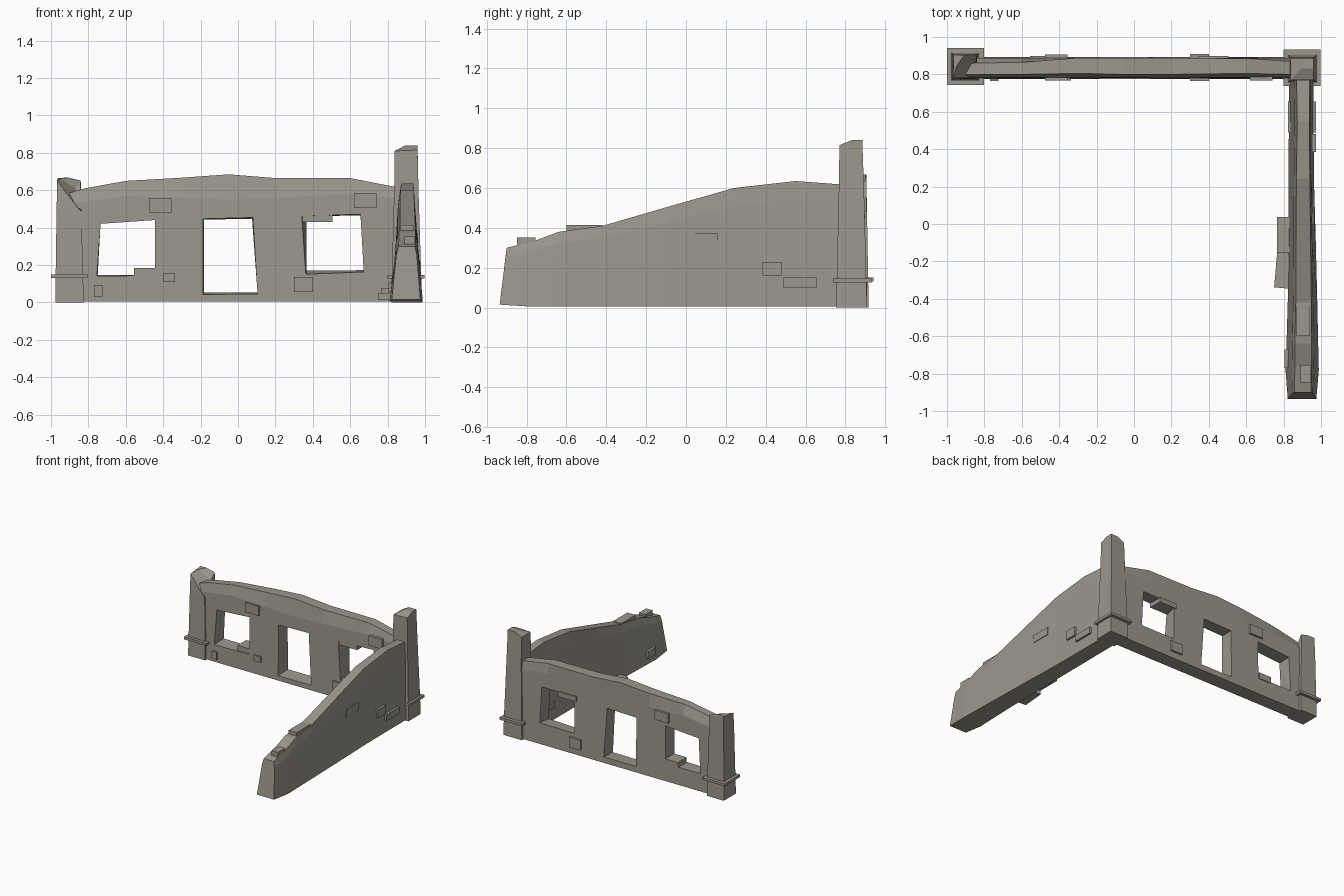
import bpy, bmesh, math
from mathutils import Matrix

stone = bpy.data.materials.new("weathered stone")
stone.diffuse_color = (0.33, 0.31, 0.265, 1)


def finish(name, bm):
    bmesh.ops.recalc_face_normals(bm, faces=bm.faces[:])
    me = bpy.data.meshes.new(name)
    bm.to_mesh(me)
    bm.free()
    me.materials.append(stone)
    ob = bpy.data.objects.new(name, me)
    bpy.context.collection.objects.link(ob)
    return ob


def loft(name, rings):
    """Skin equal-length point rings and cap both ends."""
    bm = bmesh.new()
    vs = [[bm.verts.new(p) for p in r] for r in rings]
    n = len(rings[0])
    for a, b in zip(vs, vs[1:]):
        for i in range(n):
            j = (i + 1) % n
            bm.faces.new((a[i], a[j], b[j], b[i]))
    bm.faces.new(vs[0][::-1])
    bm.faces.new(vs[-1])
    return finish(name, bm)


def rect(x0, x1, y0, y1, z):
    return [(x0, y0, z), (x1, y0, z), (x1, y1, z), (x0, y1, z)]


def block(name, x0, x1, y0, y1, z0, z1, turn=0):
    ob = loft(name, [rect(x0, x1, y0, y1, z0), rect(x0, x1, y0, y1, z1)])
    if turn:
        c = Matrix.Translation(((x0 + x1) / 2, (y0 + y1) / 2, 0))
        ob.data.transform(c @ Matrix.Rotation(math.radians(turn), 4, 'Z') @ c.inverted())
    return ob


# back wall: x, top height, shoulder height, front top y, back top y
stations = [(-0.92, 0.58, 0.52, 0.80, 0.86), (-0.82, 0.61, 0.54, 0.80, 0.86),
            (-0.60, 0.65, 0.57, 0.80, 0.865), (-0.30, 0.667, 0.56, 0.805, 0.888),
            (-0.05, 0.685, 0.55, 0.80, 0.888), (0.20, 0.665, 0.56, 0.80, 0.888),
            (0.60, 0.665, 0.58, 0.805, 0.885), (0.83, 0.62, 0.56, 0.80, 0.87),
            (0.92, 0.60, 0.54, 0.80, 0.87)]
wall = loft("back_wall", [[(x, 0.775, 0.005), (x, 0.783, s), (x, f, t),
                           (x, b, t), (x, 0.888, s), (x, 0.892, 0.005)]
                          for x, t, s, f, b in stations])

# window and door openings: front outline, back outline
openings = {
    "left_window": ([(-0.755, 0.14), (-0.445, 0.145), (-0.445, 0.44), (-0.735, 0.42)],
                    [(-0.75, 0.147), (-0.44, 0.147), (-0.44, 0.445), (-0.735, 0.425)]),
    "doorway": ([(-0.188, 0.042), (0.105, 0.045), (0.08, 0.455), (-0.188, 0.448)],
                [(-0.182, 0.053), (0.105, 0.053), (0.075, 0.447), (-0.182, 0.442)]),
    "right_window": ([(0.362, 0.15), (0.672, 0.162), (0.655, 0.472), (0.34, 0.462)],
                     [(0.368, 0.172), (0.672, 0.174), (0.655, 0.465), (0.368, 0.46)]),
}
for name, (front, back) in openings.items():
    cut = loft(name + "_cutter", [[(x, 0.765, z) for x, z in front],
                                  [(x, 0.90, z) for x, z in back]])
    cut.hide_render = True
    cut.hide_viewport = True
    mod = wall.modifiers.new(name, 'BOOLEAN')
    mod.operation = 'DIFFERENCE'
    mod.solver = 'EXACT'
    mod.object = cut

# apply the cuts and remove the cutters
dg = bpy.context.evaluated_depsgraph_get()
me = bpy.data.meshes.new_from_object(wall.evaluated_get(dg))
wall.modifiers.clear()
wall.data = me
for ob in [o for o in bpy.data.objects if o.name.endswith("_cutter")]:
    bpy.data.objects.remove(ob)

# sloping side wall: y at base, y at top, top height, base x0 x1, top x0 x1
side = [(-0.935, -0.90, 0.30, 0.822, 0.975, 0.858, 0.947),
        (-0.78, -0.76, 0.335, 0.81, 0.988, 0.860, 0.949),
        (-0.65, -0.64, 0.38, 0.815, 0.985, 0.860, 0.949),
        (-0.42, -0.42, 0.41, 0.822, 0.98, 0.865, 0.948),
        (-0.10, -0.10, 0.503, 0.825, 0.972, 0.866, 0.944),
        (0.24, 0.24, 0.60, 0.826, 0.962, 0.868, 0.94),
        (0.55, 0.55, 0.635, 0.828, 0.96, 0.873, 0.938),
        (0.82, 0.82, 0.615, 0.83, 0.96, 0.868, 0.94)]
rings = []
for yb, yt, t, a, b, c, d in side:
    ys, s = yb + (yt - yb) * 0.85, t * 0.85
    e, f = a + (c - a) * 0.68, b + (d - b) * 0.68
    z0 = 0.015 if yb < -0.9 else 0.005
    rings.append([(a, yb, z0), (b, yb, z0), (f, ys, s), (d, yt, t), (c, yt, t), (e, ys, s)])
loft("side_wall", rings)

# corner pillars with broken tops and collar bands
loft("tall_pillar", [rect(0.82, 0.983, 0.752, 0.907, 0),
                     rect(0.822, 0.98, 0.756, 0.905, 0.13),
                     rect(0.835, 0.965, 0.767, 0.893, 0.60),
                     [(0.838, 0.77, 0.81), (0.96, 0.77, 0.815),
                      (0.96, 0.885, 0.83), (0.838, 0.885, 0.81)],
                     [(0.895, 0.832, 0.84), (0.96, 0.832, 0.84),
                      (0.96, 0.885, 0.84), (0.895, 0.885, 0.84)]])
loft("short_pillar", [rect(-0.977, -0.826, 0.763, 0.917, 0),
                      rect(-0.975, -0.828, 0.767, 0.914, 0.14),
                      rect(-0.970, -0.838, 0.775, 0.908, 0.49),
                      [(-0.967, 0.78, 0.65), (-0.852, 0.78, 0.50),
                       (-0.84, 0.905, 0.645), (-0.965, 0.905, 0.665)],
                      [(-0.95, 0.84, 0.662), (-0.87, 0.87, 0.61),
                       (-0.842, 0.90, 0.652), (-0.91, 0.90, 0.668)]])
block("tall_pillar_band", 0.80, 0.998, 0.738, 0.932, 0.127, 0.147)
block("short_pillar_band", -1.0, -0.802, 0.743, 0.94, 0.13, 0.15)

# bricks standing out of the back wall
for x0, x1, y0, y1, z0, z1 in [(-0.475, -0.355, 0.768, 0.906, 0.48, 0.555),
                               (-0.40, -0.337, 0.768, 0.85, 0.11, 0.155),
                               (-0.77, -0.724, 0.765, 0.85, 0.03, 0.09),
                               (0.30, 0.40, 0.765, 0.908, 0.057, 0.137),
                               (0.62, 0.74, 0.766, 0.86, 0.505, 0.585),
                               (-0.555, -0.445, 0.785, 0.897, 0.135, 0.185),
                               (0.345, 0.505, 0.785, 0.897, 0.43, 0.47)]:
    block("back_wall_brick", x0, x1, y0, y1, z0, z1)

# bricks standing out of the side wall and on its broken top
for x0, x1, y0, y1, z0, z1 in [(0.84, 0.972, 0.385, 0.48, 0.16, 0.23),
                               (0.824, 0.974, 0.49, 0.655, 0.10, 0.15),
                               (0.86, 0.962, 0.0, 0.16, 0.31, 0.372),
                               (0.805, 0.90, -0.77, -0.67, 0.05, 0.11),
                               (0.89, 0.947, -0.848, -0.755, 0.29, 0.352),
                               (0.868, 0.94, -0.60, -0.42, 0.36, 0.415)]:
    block("side_wall_brick", x0, x1, y0, y1, z0, z1)

# fallen slabs by the side wall
block("fallen_slab", 0.765, 0.85, -0.155, 0.037, 0.045, 0.078)
block("fallen_slab", 0.757, 0.85, -0.343, -0.155, 0.012, 0.05, -5)
